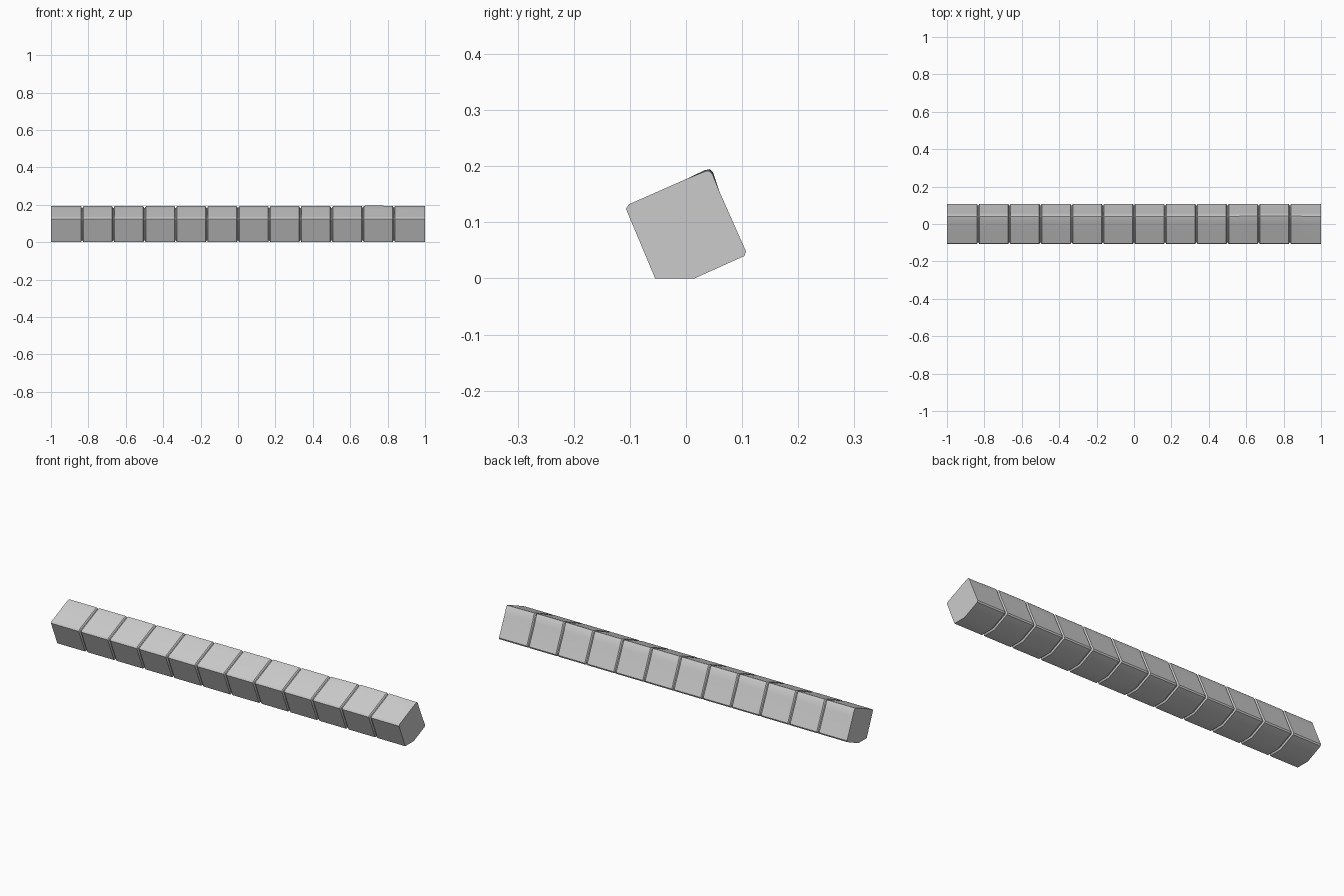
import bpy
import bmesh
import math
from mathutils import Vector

cube = bpy.data.objects.get("Cube")
if cube:
    bpy.data.objects.remove(cube, do_unlink=True)

# One grey material
grey = bpy.data.materials.new("grey")
grey.use_nodes = True
colour = (0.6, 0.6, 0.6, 1)
grey.diffuse_color = colour
grey.node_tree.nodes["Principled BSDF"].inputs["Base Color"].default_value = colour

# Tilted square cross-section (y, z) with clipped corners
PROFILE = [(-0.055, 0), (0.015, 0), (0.104, 0.04), (0.107, 0.048),
           (0.06, 0.154), (0.047, 0.186), (0.041, 0.192), (0.032, 0.19),
           (0, 0.177), (-0.102, 0.132), (-0.107, 0.124)]
RIDGE = (5, 6, 7)
CENTRE = Vector((0, 0.096))
SEGMENTS = 12
LENGTH = 2 / SEGMENTS
GAP = 0.007      # half width of a groove
DEPTH = 0.009    # depth of a groove


def ring(bm, x, inset):
    """Cross-section at x, pulled in by inset, with a slight swelling of the ridge."""
    swell = 0.003 * max(0, math.cos((x - 0.73) / 0.22 * math.pi / 2)) if abs(x - 0.73) < 0.22 else 0
    verts = []
    for i, p in enumerate(PROFILE):
        p = Vector(p)
        out = (p - CENTRE).normalized()
        p += out * ((swell if i in RIDGE else 0) - inset)
        verts.append(bm.verts.new((x, p.x, p.y)))
    return verts


# Grooved bar: rings lofted along x, dipping in at every joint
stations = [(-1, 0)]
for s in range(SEGMENTS):
    start, end = -1 + s * LENGTH, -1 + (s + 1) * LENGTH
    if s:
        stations += [(start - GAP / 3, DEPTH), (start + GAP / 3, DEPTH),
                     (start + GAP * 0.6, 0.003), (start + GAP, 0)]
    stations += [(start + LENGTH * k / 4, 0) for k in (1, 2, 3)]
    if s < SEGMENTS - 1:
        stations += [(end - GAP, 0), (end - GAP * 0.6, 0.003)]
stations.append((1, 0))

bm = bmesh.new()
rings = [ring(bm, x, inset) for x, inset in stations]
n = len(PROFILE)
for a, b in zip(rings, rings[1:]):
    for i in range(n):
        j = (i + 1) % n
        bm.faces.new((a[i], a[j], b[j], b[i]))
bm.faces.new(rings[0])
bm.faces.new(rings[-1])
bmesh.ops.recalc_face_normals(bm, faces=bm.faces)

mesh = bpy.data.meshes.new("segmented_bar")
bm.to_mesh(mesh)
bm.free()
mesh.materials.append(grey)
bar = bpy.data.objects.new("segmented_bar", mesh)
bpy.context.collection.objects.link(bar)

# Smooth shading with sharp edges kept
bpy.ops.object.select_all(action="DESELECT")
bar.select_set(True)
bpy.context.view_layer.objects.active = bar
bpy.ops.object.shade_smooth_by_angle(angle=math.radians(30))
